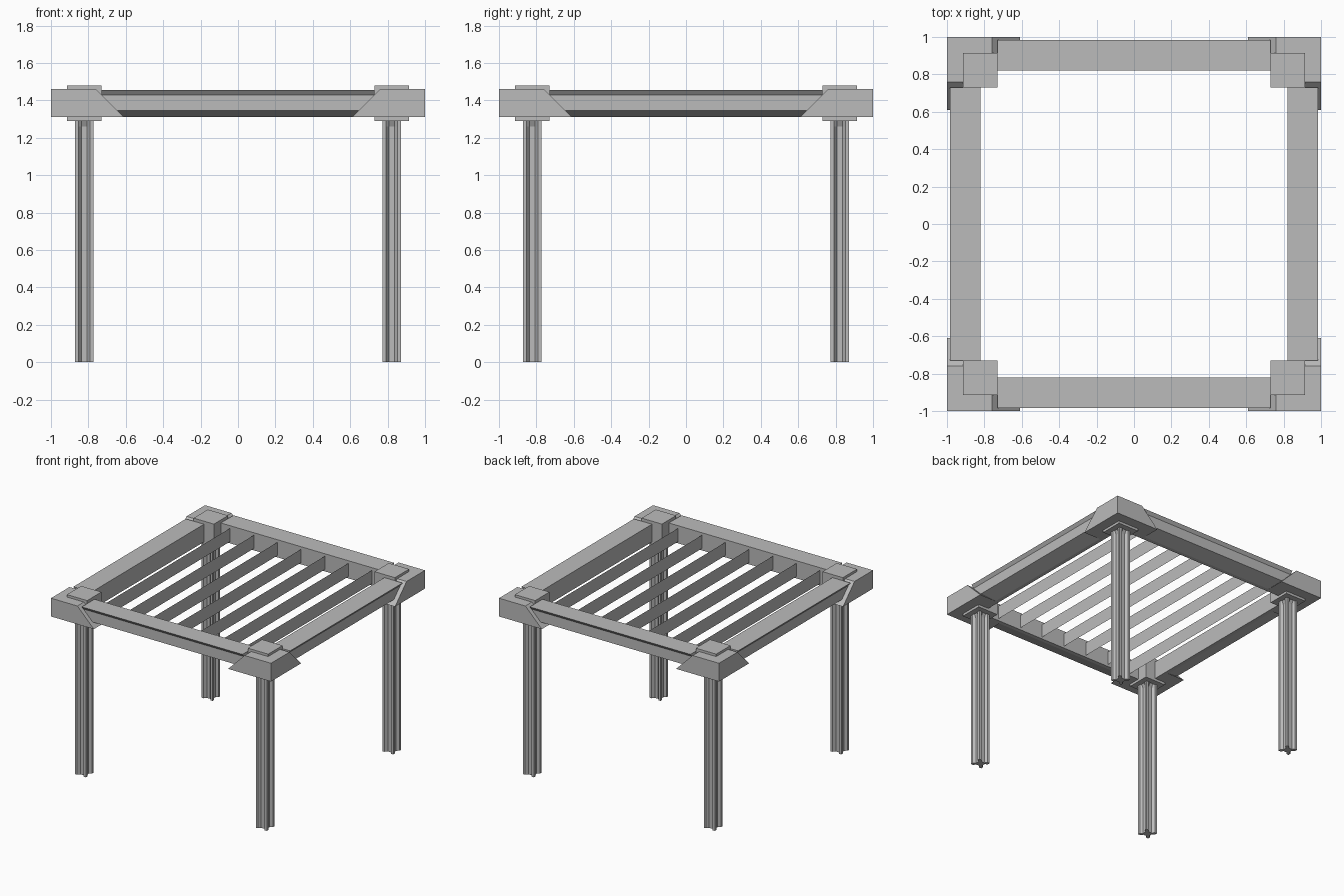
import bpy
import bmesh
from math import pi
from mathutils import Matrix, Vector

cube = bpy.data.objects.get("Cube")
if cube:
    bpy.data.objects.remove(cube, do_unlink=True)

gray = bpy.data.materials.new("plain_gray")
gray.use_nodes = True
gray.diffuse_color = (0.5, 0.5, 0.5, 1)
gray.node_tree.nodes["Principled BSDF"].inputs["Base Color"].default_value = (0.5, 0.5, 0.5, 1)


def loft(bm, rings):
    """Skin closed rings of points and cap both ends."""
    loops = [[bm.verts.new(p) for p in ring] for ring in rings]
    n = len(loops[0])
    for a, b in zip(loops, loops[1:]):
        for i in range(n):
            j = (i + 1) % n
            bm.faces.new((a[i], a[j], b[j], b[i]))
    bm.faces.new(loops[0])
    bm.faces.new(loops[-1])


def box(bm, low, high):
    (x0, y0, z0), (x1, y1, z1) = low, high
    loft(bm, [[(x0, y0, z), (x1, y0, z), (x1, y1, z), (x0, y1, z)] for z in (z0, z1)])


def finish(bm, name, turn=0):
    """Turn a part about the centre by quarter turns and make it an object."""
    bmesh.ops.recalc_face_normals(bm, faces=bm.faces)
    bm.transform(Matrix.Rotation(turn * pi / 2, 4, "Z"))
    mesh = bpy.data.meshes.new(name)
    bm.to_mesh(mesh)
    bm.free()
    mesh.materials.append(gray)
    obj = bpy.data.objects.new(name, mesh)
    bpy.context.collection.objects.link(obj)
    return obj


BOTTOM, TOP = 1.31, 1.46
POST = 0.822

# Fluted post section: a square with a tapered groove in every side
side = [(-0.05, -0.05), (-0.03, -0.05), (-0.015, -0.03), (0.015, -0.03), (0.03, -0.05)]
flat = [(x, -0.05) for x, y in side]


def section(points, z):
    ring = []
    for k in range(4):
        spin = Matrix.Rotation(k * pi / 2, 3, "Z")
        ring += [spin @ Vector((x, y, 0)) + Vector((POST, -POST, z)) for x, y in points]
    return ring


# Beam section as distance from the centre and height
beam_profile = [(0.82, BOTTOM), (0.82, 1.455), (0.985, 1.455),
                (0.965, 1.43), (0.965, 1.345), (0.85, BOTTOM)]
# Sloped bracket arm as seen from outside
arm_profile = [(0.61, BOTTOM), (1, BOTTOM), (1, TOP), (0.76, TOP)]

sides = ("front", "left", "back", "right")
corners = ("front_left", "back_left", "back_right", "front_right")

for turn in range(4):
    # Post, with the grooves running out under the cap
    bm = bmesh.new()
    loft(bm, [section(side, 0), section(side, 1.26), section(flat, 1.30)])
    finish(bm, corners[turn] + "_post", turn)

    # Cap block through the corner
    bm = bmesh.new()
    box(bm, (0.73, -0.915, 1.29), (0.915, -0.73, 1.48))
    finish(bm, corners[turn] + "_cap", turn)

    # Corner bracket with one sloped arm along each beam
    bm = bmesh.new()
    box(bm, (0.76, -1, BOTTOM), (1, -0.76, TOP))
    loft(bm, [[(t, -u, z) for t, z in arm_profile] for u in (0.83, 1)])
    loft(bm, [[(u, -t, z) for t, z in arm_profile] for u in (0.83, 1)])
    finish(bm, corners[turn] + "_bracket", turn)

    # Edge beam
    bm = bmesh.new()
    loft(bm, [[(x, -u, z) for u, z in beam_profile] for x in (-0.73, 0.73)])
    finish(bm, sides[turn] + "_beam", turn)

# Thin upright slats spanning front to back
for i in range(7):
    x = (i - 3) * 0.215
    bm = bmesh.new()
    bm.faces.new([bm.verts.new((x, y, z)) for y, z in
                  ((-0.82, 1.325), (0.82, 1.325), (0.82, 1.435), (-0.82, 1.435))])
    finish(bm, "slat_%d" % (i + 1))
